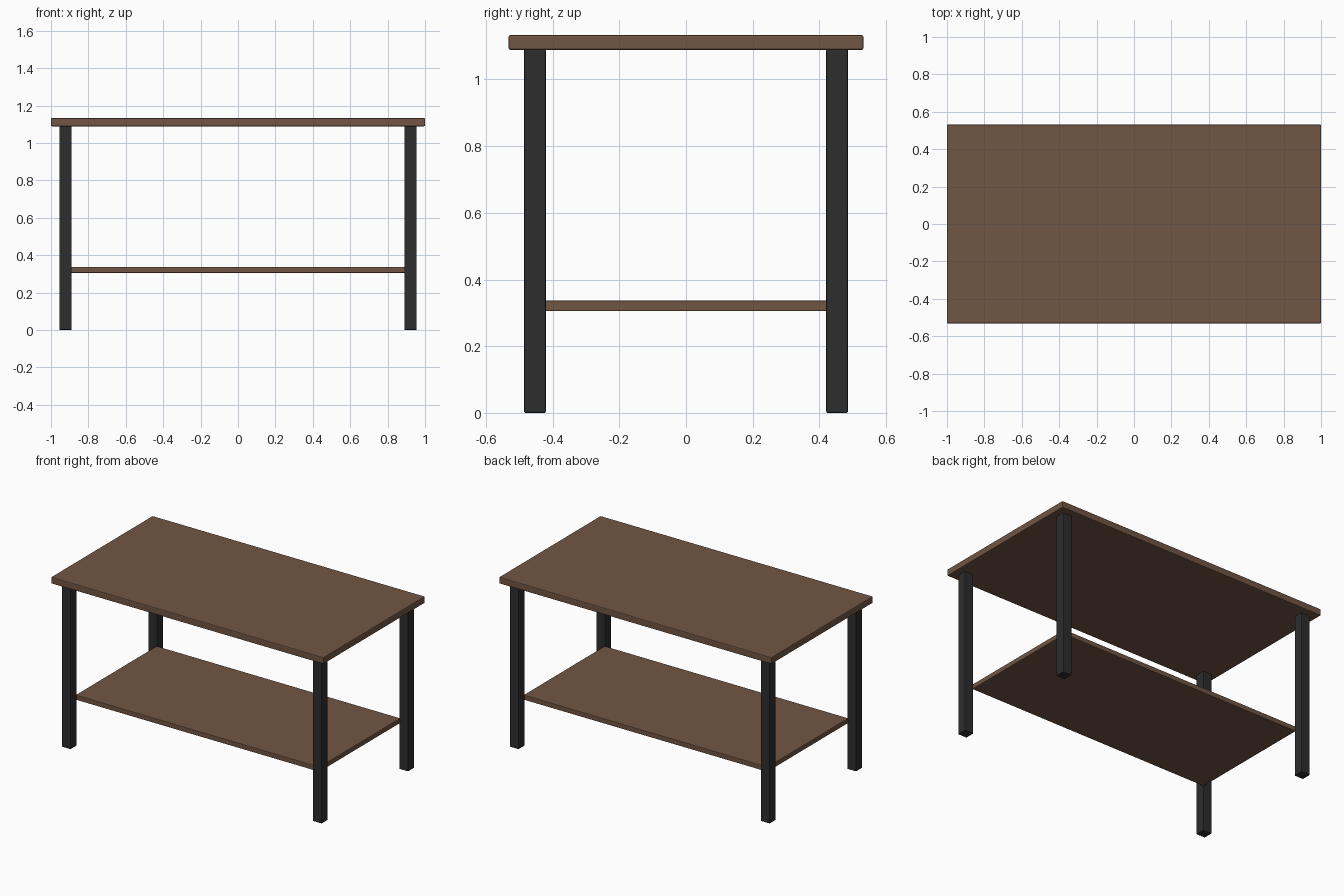
import bpy, bmesh
from mathutils import Matrix

if "Cube" in bpy.data.objects:
    bpy.data.objects.remove(bpy.data.objects["Cube"])


def material(name, rgb):
    m = bpy.data.materials.new(name)
    m.diffuse_color = (*rgb, 1.0)
    m.use_nodes = True
    m.node_tree.nodes["Principled BSDF"].inputs["Base Color"].default_value = m.diffuse_color
    return m


brown = material("brown wood", (0.165, 0.092, 0.056))
black = material("black metal", (0.026, 0.026, 0.027))


def box(name, lo, hi, mat, bevel):
    """Box between two corners with slightly eased edges."""
    size = [b - a for a, b in zip(lo, hi)]
    mid = [(a + b) / 2 for a, b in zip(lo, hi)]
    bm = bmesh.new()
    bmesh.ops.create_cube(bm, size=1, matrix=Matrix.Diagonal((*size, 1)))
    bmesh.ops.bevel(bm, geom=bm.edges[:], offset=bevel, segments=2,
                    profile=0.5, affect='EDGES')
    me = bpy.data.meshes.new(name)
    bm.to_mesh(me)
    bm.free()
    me.materials.append(mat)
    ob = bpy.data.objects.new(name, me)
    ob.location = mid
    bpy.context.collection.objects.link(ob)
    return ob


# Table top and lower shelf
box("table_top", (-1, -0.532, 1.089), (1, 0.532, 1.133), brown, 0.005)
box("lower_shelf", (-0.895, -0.425, 0.305), (0.895, 0.425, 0.337), brown, 0.003)

# Four square legs; the shelf corners touch their inner edges
LX, LY, H = 0.922, 0.453, 0.0325
for sy, front in ((-1, "front"), (1, "back")):
    for sx, side in ((-1, "left"), (1, "right")):
        x, y = sx * LX, sy * LY
        box(f"{front}_{side}_leg", (x - H, y - H, 0), (x + H, y + H, 1.091),
            black, 0.004)
